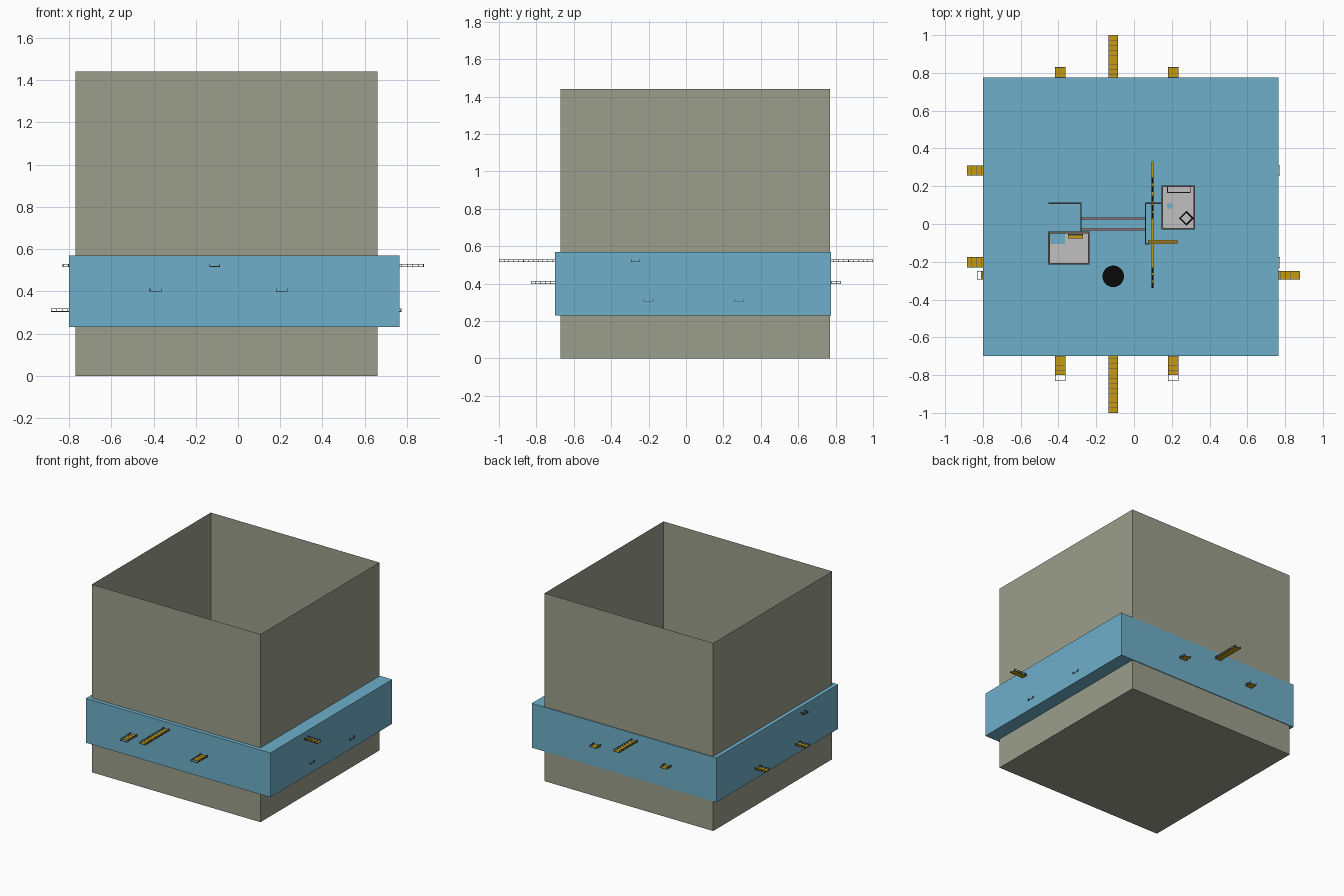
import bpy, bmesh, math
from mathutils import Matrix, Vector

cube = bpy.data.objects.get("Cube")
if cube:
    bpy.data.objects.remove(cube, do_unlink=True)


def material(name, r, g, b):
    m = bpy.data.materials.new(name)
    m.use_nodes = True
    m.diffuse_color = (r, g, b, 1)
    m.node_tree.nodes["Principled BSDF"].inputs["Base Color"].default_value = (r, g, b, 1)
    return m


KHAKI = material("khaki", 0.33, 0.345, 0.262)
BLUE = material("water blue", 0.156, 0.43, 0.59)
YELLOW = material("deck yellow", 0.56, 0.33, 0.005)
STEEL = material("dark steel", 0.07, 0.08, 0.1)
GREY = material("floor grey", 0.53, 0.53, 0.53)
BROWN = material("wall brown", 0.16, 0.11, 0.08)
COPPER = material("pipe copper", 0.34, 0.15, 0.11)
BLACK = material("black", 0.003, 0.003, 0.003)


def add_box(bm, lo, hi, turn=0.0):
    lo, hi = Vector(lo), Vector(hi)
    mat = (Matrix.Translation((lo + hi) / 2) @ Matrix.Rotation(turn, 4, 'Z')
           @ Matrix.Diagonal((*(hi - lo), 1)))
    return bmesh.ops.create_cube(bm, size=1, matrix=mat)


def finish(bm, name, mat):
    mesh = bpy.data.meshes.new(name)
    bm.to_mesh(mesh)
    bm.free()
    mesh.materials.append(mat)
    ob = bpy.data.objects.new(name, mesh)
    bpy.context.collection.objects.link(ob)
    return ob


def boxes(name, mat, *spans, turn=0.0):
    bm = bmesh.new()
    for lo, hi in spans:
        add_box(bm, lo, hi, turn)
    return finish(bm, name, mat)


# Open-topped sheet shell
bm = bmesh.new()
add_box(bm, (-0.77, -0.67, 0), (0.66, 0.77, 1.44))
bmesh.ops.delete(bm, geom=[f for f in bm.faces if f.normal.z > 0.9], context='FACES')
finish(bm, "outer_shell", KHAKI)

# Water block
WATER = 0.57
boxes("water_block", BLUE, ((-0.8, -0.7, 0.23), (0.765, 0.775, WATER)))


# Walkways passing through the block, with railings on both sides
def walkway(name, axis, centre, width, z, start, end, deck_start, deck_end):
    def span(a, b, c, d, low, high):
        if axis == 'x':
            return (a, c, low), (b, d, high)
        return (c, a, low), (d, b, high)

    t, height, half = 0.003, 0.015, width / 2
    boxes(name + "_deck", YELLOW, span(deck_start, deck_end, centre - half + t,
                                       centre + half - t, z, z + t))
    count = max(2, round((end - start) / 0.026))
    frame = []
    for inner in (centre - half, centre + half - t):
        for level in (z, z + height - t):
            frame.append(span(start, end, inner, inner + t, level, level + t))
        for i in range(count + 1):
            p = start + (end - start - t) * i / count
            frame.append(span(p, p + t, inner, inner + t, z, z + height))
    # Cross ribs on the deck
    for i in range(count + 1):
        p = start + (end - start - t) * i / count
        if deck_start <= p <= deck_end or i in (0, count):
            frame.append(span(p, p + 0.002, centre - half, centre + half, z, z + 0.004))
    boxes(name + "_railing", STEEL, *frame)


walkway("long_walkway", 'y', -0.11, 0.05, 0.515, -1, 1, -1, 1)
walkway("right_walkway", 'y', -0.39, 0.056, 0.398, -0.83, 0.83, -0.80, 0.83)
walkway("left_walkway", 'y', 0.207, 0.056, 0.398, -0.83, 0.83, -0.80, 0.83)
walkway("upper_cross_walkway", 'x', -0.272, 0.046, 0.515, -0.83, 0.88, -0.81, 0.88)
walkway("front_cross_walkway", 'x', -0.202, 0.055, 0.303, -0.885, 0.773, -0.885, 0.76)
walkway("back_cross_walkway", 'x', 0.283, 0.055, 0.303, -0.885, 0.773, -0.885, 0.76)

# Rooms standing on the water block
FLOOR, TOP = WATER + 0.006, WATER + 0.04


def wall(x0, y0, x1, y1, t=0.004):
    return (x0 - t, y0 - t, WATER), (x1 + t, y1 + t, TOP)


boxes("right_room_floor", GREY,
      ((-0.45, -0.21, WATER), (-0.24, -0.105, FLOOR)),
      ((-0.365, -0.105, WATER), (-0.24, -0.045, FLOOR)))
boxes("right_room_walls", BROWN,
      wall(-0.45, -0.21, -0.24, -0.21), wall(-0.24, -0.21, -0.24, -0.045),
      wall(-0.45, -0.045, -0.24, -0.045), wall(-0.45, -0.21, -0.45, -0.045))
boxes("left_room_floor", GREY, ((0.15, -0.025, WATER), (0.32, 0.2, FLOOR)))
boxes("left_room_walls", BROWN,
      wall(0.15, -0.025, 0.32, -0.025), wall(0.32, -0.025, 0.32, 0.2),
      wall(0.15, 0.2, 0.32, 0.2), wall(0.15, -0.025, 0.15, 0.2))
boxes("floor_hatch", BLUE, ((0.175, 0.083, FLOOR), (0.203, 0.108, FLOOR + 0.003)))

# Corridor walls and the two pipes between the rooms
boxes("corridor_walls", STEEL,
      wall(-0.45, 0.11, -0.28, 0.11, 0.003), wall(-0.28, -0.045, -0.28, 0.11, 0.003),
      wall(0.06, -0.105, 0.06, 0.11, 0.003), wall(0.06, 0.11, 0.15, 0.11, 0.003),
      wall(0.06, -0.105, 0.08, -0.105, 0.003))
boxes("pipes", COPPER, *[((-0.28, y - 0.005, WATER), (0.06, y + 0.005, WATER + 0.01))
                         for y in (-0.03, 0.03)])

# Stairs, benches and the yellow rail with black sections
boxes("stair_strips", YELLOW,
      ((0.075, -0.105, WATER), (0.23, -0.086, WATER + 0.02)),
      ((-0.35, -0.077, FLOOR), (-0.27, -0.06, FLOOR + 0.015)))
boxes("stair_edges", STEEL,
      ((0.075, -0.098, WATER), (0.23, -0.093, WATER + 0.022)),
      ((-0.35, -0.06, FLOOR), (-0.27, -0.054, FLOOR + 0.018)),
      ((0.175, 0.163, FLOOR), (0.3, 0.169, FLOOR + 0.018)),
      ((0.175, 0.163, FLOOR), (0.179, 0.195, FLOOR + 0.018)),
      ((0.296, 0.163, FLOOR), (0.3, 0.195, FLOOR + 0.018)))
boxes("yellow_rail", YELLOW, ((0.093, -0.34, WATER), (0.102, 0.33, WATER + 0.012)))
boxes("rail_sections", BLACK,
      *[((0.092, y, WATER), (0.103, y + 0.03, WATER + 0.014))
        for y in (-0.34, -0.3, -0.26, 0.03, 0.07, 0.12, 0.17, 0.215)])

# Tilted table and round hatch
boxes("table_frame", BLACK, ((0.25, 0.003, FLOOR), (0.305, 0.058, FLOOR + 0.02)),
      turn=math.radians(45))
boxes("table_top", GREY, ((0.258, 0.011, FLOOR + 0.02), (0.297, 0.05, FLOOR + 0.023)),
      turn=math.radians(45))
bm = bmesh.new()
bmesh.ops.create_cone(bm, cap_ends=True, segments=24, radius1=0.057, radius2=0.057,
                      depth=0.02, matrix=Matrix.Translation((-0.11, -0.277, WATER + 0.01)))
finish(bm, "round_hatch", BLACK)
